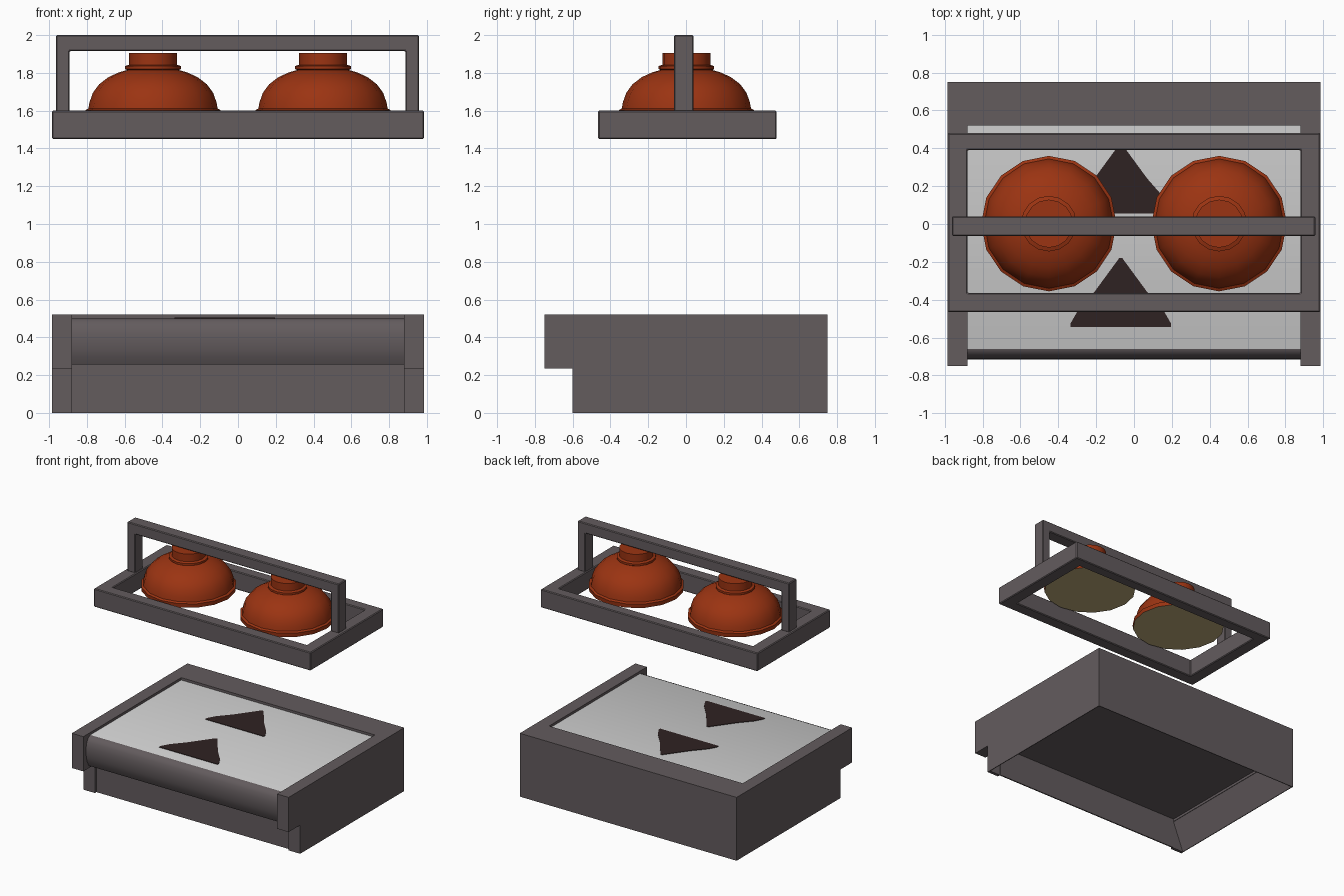
import bpy, bmesh, math
from mathutils import Vector

if "Cube" in bpy.data.objects:
    bpy.data.objects.remove(bpy.data.objects["Cube"])


def mat(name, rgb):
    m = bpy.data.materials.new(name)
    m.diffuse_color = (*rgb, 1)
    m.use_nodes = True
    m.node_tree.nodes["Principled BSDF"].inputs["Base Color"].default_value = m.diffuse_color
    return m


FRAME = mat("warm dark grey", (0.125, 0.106, 0.111))
BELT = mat("light grey", (0.64, 0.64, 0.64))
ARROW = mat("dark brown", (0.028, 0.016, 0.016))
RED = mat("rust red", (0.33, 0.034, 0.006))
TAN = mat("tan", (0.50, 0.39, 0.19))


def finish(name, bm, mats, bevel=0):
    bmesh.ops.remove_doubles(bm, verts=bm.verts, dist=1e-5)
    bmesh.ops.recalc_face_normals(bm, faces=bm.faces)
    if bevel:
        edges = [e for e in bm.edges if e.calc_face_angle(0) > 0.5]
        bmesh.ops.bevel(bm, geom=edges, offset=bevel, segments=1, affect='EDGES')
    me = bpy.data.meshes.new(name)
    bm.to_mesh(me)
    bm.free()
    ob = bpy.data.objects.new(name, me)
    bpy.context.collection.objects.link(ob)
    for m in mats:
        me.materials.append(m)
    return ob


def smooth(ob, angle):
    bpy.ops.object.select_all(action='DESELECT')
    ob.select_set(True)
    bpy.context.view_layer.objects.active = ob
    bpy.ops.object.shade_smooth_by_angle(angle=math.radians(angle))


def prism(name, pts, axis, a, b, mats, bevel=0):
    """Extrude a 2D profile along x, y or z from a to b."""
    bm = bmesh.new()

    def at(p, t):
        return {'x': (t, p[0], p[1]), 'y': (p[0], t, p[1]), 'z': (p[0], p[1], t)}[axis]
    lo = [bm.verts.new(at(p, a)) for p in pts]
    hi = [bm.verts.new(at(p, b)) for p in pts]
    bm.faces.new(lo)
    bm.faces.new(hi)
    n = len(pts)
    for i in range(n):
        j = (i + 1) % n
        bm.faces.new((lo[i], lo[j], hi[j], hi[i]))
    return finish(name, bm, mats, bevel)


def rect(a0, a1, b0, b1):
    return [(a0, b0), (a1, b0), (a1, b1), (a0, b1)]


W, IN = 0.985, 0.88

# Base sides: thick upper rail, wall that tapers down, front post
for s, side in ((-1, "left"), (1, "right")):
    prism(side + "_rail", rect(-0.75, 0.75, 0.235, 0.52), 'x', s * IN, s * W, [FRAME])
    prism(side + "_wall", [(s * W, 0), (s * W, 0.245), (s * IN, 0.245), (s * (W - 0.006), 0)],
          'y', -0.595, 0.75, [FRAME])
    prism(side + "_front_post", rect(-0.60, -0.575, 0, 0.24), 'x', s * IN, s * W, [FRAME])

# Base back and lower front
prism("back_rail", rect(0.52, 0.75, 0.25, 0.52), 'x', -IN, IN, [FRAME])
prism("back_wall", [(0.75, 0), (0.75, 0.25), (0.65, 0.25), (0.744, 0)], 'x', -W + 0.005, W - 0.005, [FRAME])
prism("lower_front_panel", rect(-0.58, -0.57, 0, 0.256), 'x', -IN, IN, [FRAME])

# Conveyor belt with rounded front edge; the flat top is light
roll = [(-0.66, 0.50), (-0.685, 0.488), (-0.703, 0.46), (-0.713, 0.42), (-0.715, 0.38),
        (-0.711, 0.335), (-0.70, 0.295), (-0.68, 0.255)]
belt = prism("belt", roll + [(0.52, 0.255), (0.52, 0.50)], 'x', -IN, IN, [FRAME, BELT])
for p in belt.data.polygons:
    p.material_index = 1 if p.normal.z > 0.99 else 0
smooth(belt, 35)

# Two painted arrows on the belt
half = [(0.265, -0.545), (0.265, -0.525), (0.228, -0.46), (0.14, -0.36), (0.008, -0.18)]
for i in range(2):
    right = [(-0.07 + x, y + 0.6 * i) for x, y in half]
    left = [(-0.07 - x, y + 0.6 * i) for x, y in reversed(half)]
    prism("belt_arrow_%d" % (i + 1), right + left, 'z', 0.498, 0.504, [ARROW])

# Hanging rectangular frame
bm = bmesh.new()
loops = []
for z in (1.45, 1.60):
    for r in (rect(-W, W, -0.465, 0.48), rect(-IN, IN, -0.365, 0.39)):
        loops.append([bm.verts.new((x, y, z)) for x, y in r])
for a, b in ((0, 1), (2, 3), (0, 2), (1, 3)):
    for i in range(4):
        j = (i + 1) % 4
        bm.faces.new((loops[a][i], loops[a][j], loops[b][j], loops[b][i]))
finish("upper_frame", bm, [FRAME], 0.006)

# Arched handle over the frame
prism("handle", [(-0.963, 1.595), (-0.963, 2.0), (0.958, 2.0), (0.958, 1.595), (0.887, 1.595),
                 (0.887, 1.915), (-0.892, 1.915), (-0.892, 1.595)], 'y', -0.063, 0.04, [FRAME], 0.006)

# Domed bells with collar, neck and tan underside
profile = [(0, 1.57), (0.355, 1.57), (0.358, 1.603), (0.342, 1.612), (0.336, 1.645), (0.318, 1.695),
           (0.285, 1.74), (0.235, 1.778), (0.18, 1.803), (0.138, 1.815), (0.147, 1.82),
           (0.147, 1.836), (0.127, 1.843), (0.127, 1.905), (0, 1.905)]
SIDES = 16
for s, side in ((-1, "left"), (1, "right")):
    bm = bmesh.new()
    vs = [bm.verts.new((r, 0, z)) for r, z in profile]
    es = [bm.edges.new(vs[i:i + 2]) for i in range(len(vs) - 1)]
    bmesh.ops.spin(bm, geom=vs + es, cent=(0, 0, 0), axis=(0, 0, 1),
                   angle=2 * math.pi, steps=SIDES, use_merge=True)
    bmesh.ops.translate(bm, verts=bm.verts, vec=Vector((s * 0.45, 0.002, 0)))
    bell = finish(side + "_bell", bm, [RED, TAN])
    for p in bell.data.polygons:
        p.material_index = 1 if p.center.z < 1.572 else 0
    smooth(bell, 40)
